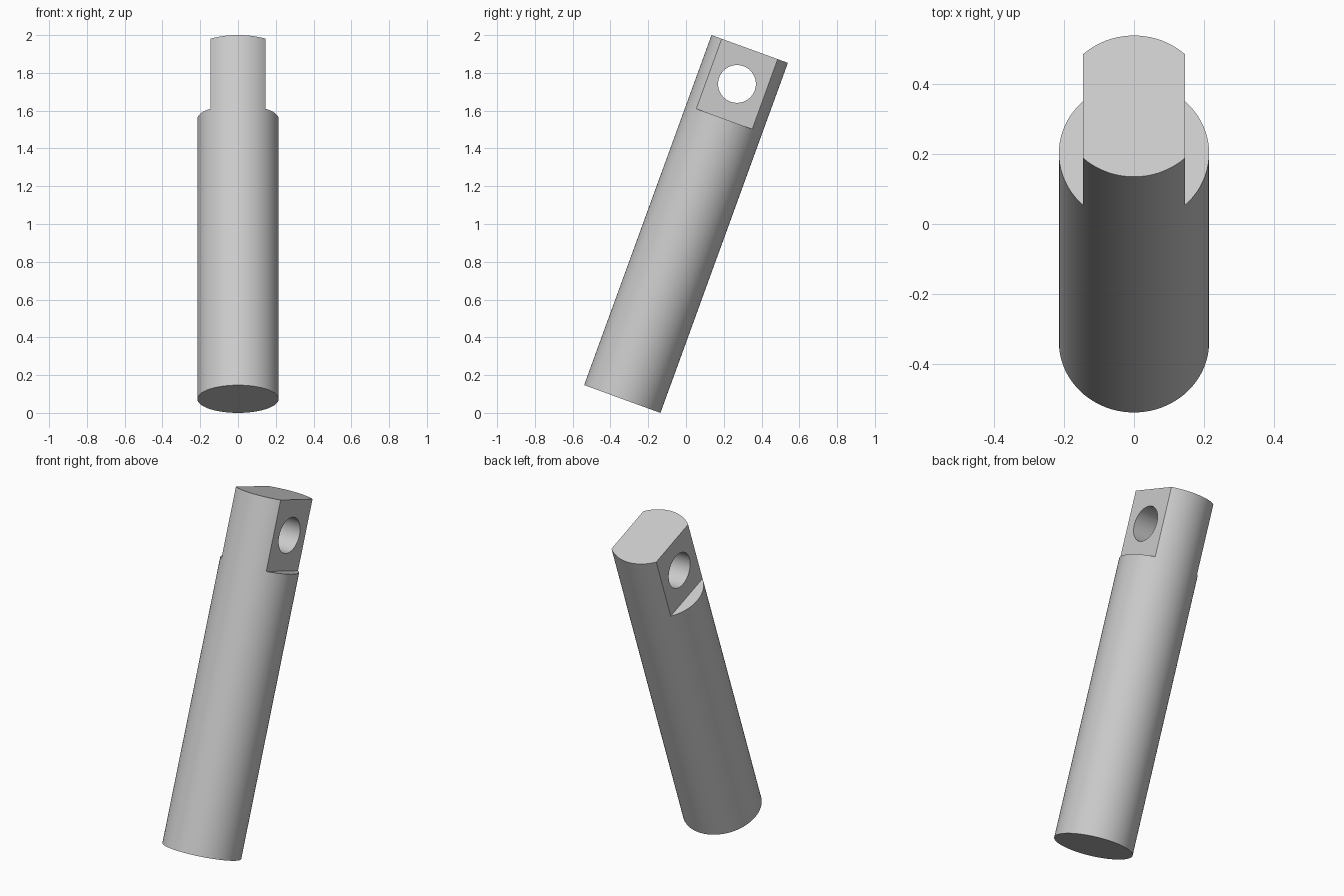
import bpy
import math

cube = bpy.data.objects.get("Cube")
if cube:
    bpy.data.objects.remove(cube, do_unlink=True)

RADIUS, LENGTH = 0.215, 1.972
FLAT_X, FLAT_LENGTH = 0.146, 0.394
HOLE_RADIUS = 0.1
TILT = math.radians(-20)

# Single grey finish
grey = bpy.data.materials.new("light_grey")
grey.use_nodes = True
colour = (0.6, 0.6, 0.6, 1)
grey.diffuse_color = colour
grey.node_tree.nodes["Principled BSDF"].inputs["Base Color"].default_value = colour

# Round rod, upright for now
bpy.ops.mesh.primitive_cylinder_add(vertices=96, radius=RADIUS, depth=LENGTH)
rod = bpy.context.object
rod.name = "rod"
rod.data.materials.append(grey)


def cut(cutter, name):
    """Subtract a cutter from the rod, then remove it."""
    cutter.name = name
    cutter.hide_render = True
    cutter.data.materials.append(grey)
    mod = rod.modifiers.new(name, "BOOLEAN")
    mod.operation = "DIFFERENCE"
    mod.solver = "EXACT"
    mod.object = cutter
    bpy.ops.object.select_all(action="DESELECT")
    rod.select_set(True)
    bpy.context.view_layer.objects.active = rod
    bpy.ops.object.modifier_apply(modifier=name)
    bpy.data.objects.remove(cutter, do_unlink=True)


# Flats on both sides of the upper end
for side in (-1, 1):
    bpy.ops.mesh.primitive_cube_add(
        size=1, location=(side * (FLAT_X + 0.25), 0, LENGTH / 2 - FLAT_LENGTH + 0.5))
    block = bpy.context.object
    block.scale = (0.5, 1, 1)
    cut(block, "flat_cutter")

# Cross hole through the centre of the flats
bpy.ops.mesh.primitive_cylinder_add(
    vertices=64, radius=HOLE_RADIUS, depth=1,
    location=(0, 0, LENGTH / 2 - FLAT_LENGTH / 2), rotation=(0, math.pi / 2, 0))
cut(bpy.context.object, "hole_cutter")

# Lean the rod back and stand its lowest edge on the ground
bpy.ops.object.select_all(action="DESELECT")
rod.select_set(True)
bpy.context.view_layer.objects.active = rod
bpy.ops.object.shade_smooth_by_angle(angle=math.radians(30))
rod.rotation_euler.x = TILT
rod.location.z = LENGTH / 2 * math.cos(TILT) + RADIUS * math.sin(-TILT)
